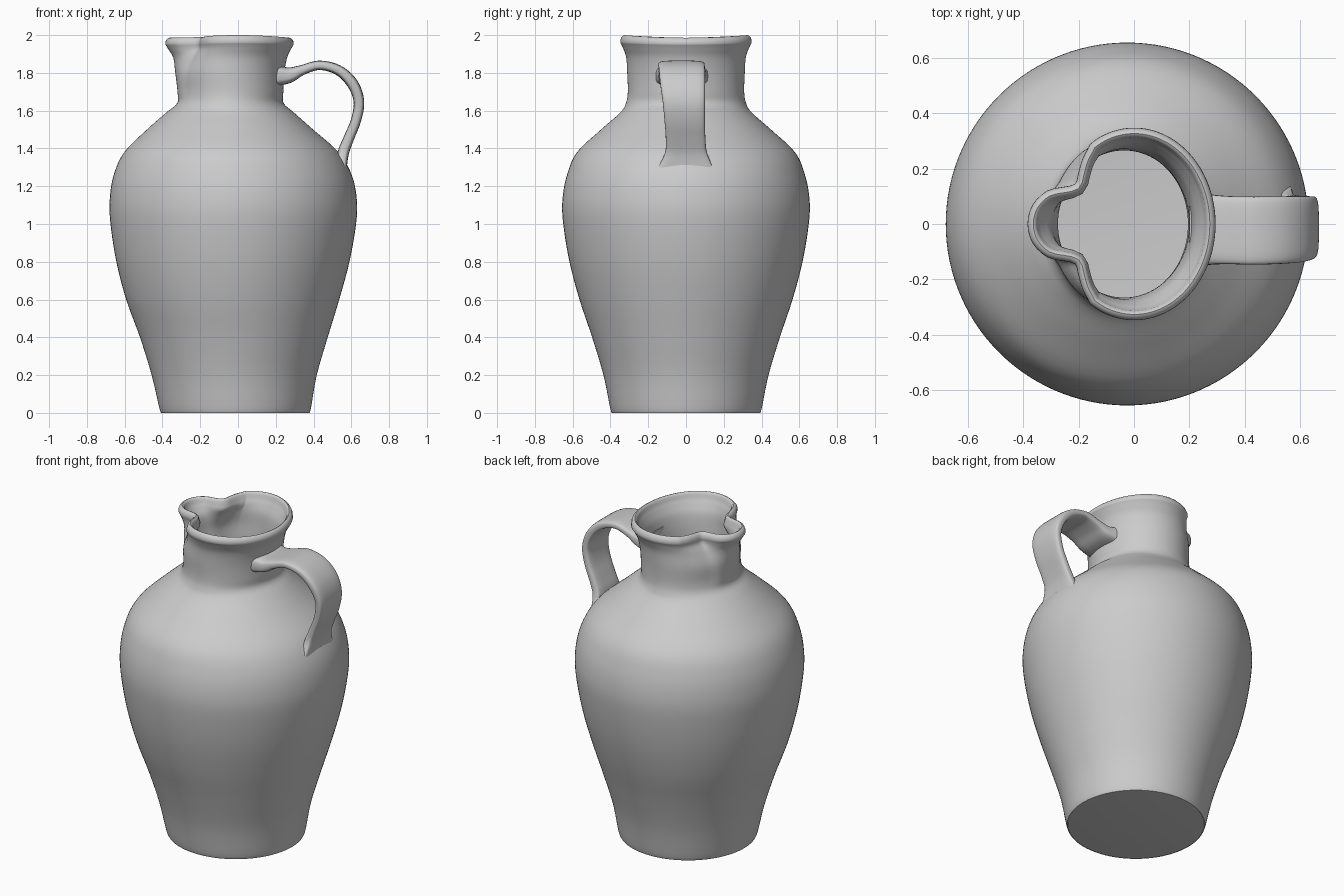
import bpy, bmesh, math
from mathutils import Vector

if "Cube" in bpy.data.objects:
    bpy.data.objects.remove(bpy.data.objects["Cube"])

SEG = 120


def catmull(rows, steps):
    """Smooth interpolation through rows of numbers."""
    out = []
    n = len(rows)
    for i in range(n - 1):
        p = [Vector(rows[min(max(k, 0), n - 1)]) for k in range(i - 1, i + 3)]
        for j in range(steps):
            t = j / steps
            m1, m2 = (p[2] - p[0]) / 2, (p[3] - p[1]) / 2
            out.append(p[1] * (2*t**3 - 3*t**2 + 1) + m1 * (t**3 - 2*t**2 + t)
                       + p[2] * (3*t**2 - 2*t**3) + m2 * (t**3 - t**2))
    out.append(Vector(rows[-1]))
    return out


def loft(name, rings, cap_start, cap_end):
    bm = bmesh.new()
    loops = [[bm.verts.new(p) for p in ring] for ring in rings]
    for a, b in zip(loops, loops[1:]):
        for i in range(len(a)):
            k = (i + 1) % len(a)
            bm.faces.new((a[i], a[k], b[k], b[i]))
    if cap_start:
        bm.faces.new(loops[0][::-1])
    if cap_end:
        bm.faces.new(loops[-1])
    if cap_start and cap_end:
        bmesh.ops.recalc_face_normals(bm, faces=bm.faces)
    mesh = bpy.data.meshes.new(name)
    bm.to_mesh(mesh)
    bm.free()
    ob = bpy.data.objects.new(name, mesh)
    bpy.context.collection.objects.link(ob)
    bpy.ops.object.select_all(action='DESELECT')
    ob.select_set(True)
    bpy.context.view_layer.objects.active = ob
    bpy.ops.object.shade_smooth_by_angle(angle=math.radians(45))
    return ob


# Pouring lip: radius factor against degrees away from -x
SPOUT = [(0, 1.305), (9, 1.26), (18, 1.12), (24, .95), (30, .835),
         (38, .865), (53, .96), (70, 1), (180, 1)]
spout_curve = catmull([(-9, 1.26)] + SPOUT, 8)[8:]


def spout(deg):
    for a, b in zip(spout_curve, spout_curve[1:]):
        if deg <= b[0]:
            return a[1] + (b[1] - a[1]) * (deg - a[0]) / (b[0] - a[0])
    return 1


FACTORS = [spout(abs(180 - 360 * i / SEG)) for i in range(SEG)]


def ring(row, inset=0, z=None):
    oz, cx, rx, ry, s = row
    z = oz if z is None else z
    pts = []
    for i, f in enumerate(FACTORS):
        a = 2 * math.pi * i / SEG
        k = 1 + s * (f - 1)
        dip = .014 * math.cos(a) ** 2 * max(0, (z - 1.88) / .12)
        pts.append(Vector((cx + rx * k * math.cos(a), ry * k * math.sin(a), z - dip)))
    res = []
    for i, p in enumerate(pts):
        t = (pts[(i + 1) % SEG] - pts[i - 1]).normalized()
        res.append(p + Vector((-t.y, t.x, 0)) * inset)
    return res


# Jug body: z, centre x, radius; then neck: z, centre x, radius x, radius y, spout
BODY = [(0, -.015, .388), (.02, -.015, .4), (.2, -.02, .437), (.4, -.022, .497),
        (.6, -.028, .564), (.8, -.027, .617), (1, -.025, .65), (1.13, -.025, .654),
        (1.26, -.028, .63), (1.38, -.035, .567), (1.5, -.042, .44), (1.59, -.042, .338)]
NECK = [(1.64, -.04, .282, .318, 0), (1.7, -.036, .276, .308, .1),
        (1.8, -.035, .28, .311, .2), (1.88, -.02, .28, .316, .5),
        (1.93, -.005, .285, .332, .9), (1.96, 0, .295, .347, 1)]
body = [(z, c, r, r + (.01 if z > 1.3 else 0), 0) for z, c, r in BODY]
outer = catmull(body + NECK, 5)
rings = [ring(r) for r in outer]
rim = outer[-1]
rings += [ring(rim, ins, z) for ins, z in
          [(.001, 1.975), (.006, 1.989), (.014, 1.997), (.021, 2.0),
           (.028, 1.996), (.034, 1.986), (.037, 1.97)]]
# Inside of the neck follows the outside
rings += [ring(r, .042) for r in reversed(outer) if 1.59 < r[0] < 1.955]
loft("jug_body", rings, True, False)

# Strap handle: x, z, y centre, half width, half thickness
HANDLE = [(.2, 1.785, -.02, .14, .055), (.27, 1.788, -.02, .128, .042),
          (.34, 1.815, -.022, .123, .027), (.43, 1.84, -.024, .123, .025),
          (.53, 1.815, -.022, .122, .027), (.605, 1.745, -.018, .119, .03),
          (.64, 1.65, -.012, .112, .028), (.625, 1.55, -.007, .107, .027),
          (.585, 1.45, -.002, .105, .028), (.557, 1.375, 0, .112, .03),
          (.55, 1.29, -.003, .15, .025)]
path = catmull(HANDLE, 5)
rings = []
for i, (x, z, cy, w, h) in enumerate(path):
    a, b = path[max(i - 1, 0)], path[min(i + 1, len(path) - 1)]
    d = Vector((b[0] - a[0], 0, b[1] - a[1])).normalized()
    n = Vector((-d.z, 0, d.x))
    sect = []
    for k in range(32):
        t = 2 * math.pi * k / 32
        u, v = (math.copysign(abs(f) ** .5, f) for f in (math.cos(t), math.sin(t)))
        sect.append(Vector((x, cy + w * u, z)) + n * h * v)
    rings.append(sect)
loft("handle", rings, True, True)
